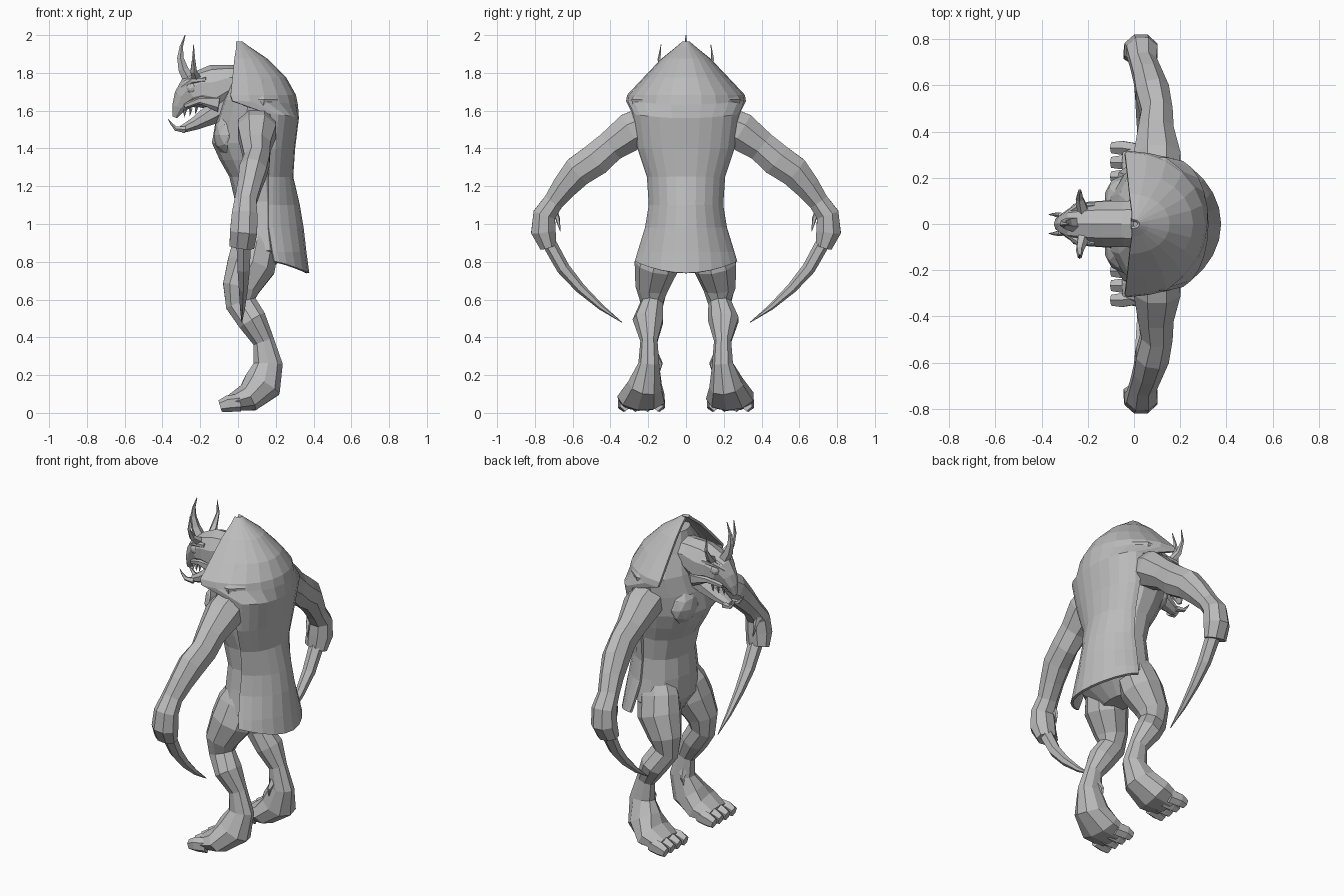
import bpy
import bmesh
from math import sin, cos, pi
from mathutils import Vector, Matrix

default = bpy.data.objects.get("Cube")
if default:
    bpy.data.objects.remove(default, do_unlink=True)

AXIS_X, AXIS_Y, AXIS_Z = Vector((1, 0, 0)), Vector((0, 1, 0)), Vector((0, 0, 1))

# One plain material for the whole creature
grey = bpy.data.materials.new("stone grey")
grey.use_nodes = True
shade = (0.5, 0.5, 0.5, 1)
grey.diffuse_color = shade
grey.node_tree.nodes["Principled BSDF"].inputs["Base Color"].default_value = shade


def finish(name, bm):
    """Turn a bmesh into a flat shaded object."""
    bmesh.ops.recalc_face_normals(bm, faces=bm.faces)
    mesh = bpy.data.meshes.new(name)
    bm.to_mesh(mesh)
    bm.free()
    mesh.materials.append(grey)
    obj = bpy.data.objects.new(name, mesh)
    bpy.context.collection.objects.link(obj)
    return obj


def skin(name, rings, closed=True):
    """Bridge rows of points; closed rows are capped at both ends."""
    bm = bmesh.new()
    rows = [[bm.verts.new(p) for p in ring] for ring in rings]
    count = len(rows[0])
    for low, high in zip(rows, rows[1:]):
        for i in range(count if closed else count - 1):
            j = (i + 1) % count
            bm.faces.new((low[i], low[j], high[j], high[i]))
    if closed:
        bm.faces.new(rows[0])
        bm.faces.new(rows[-1])
    return finish(name, bm)


def tube(name, path, side, sides=8, level=False):
    """Loft ovals along a path of (x, y, z, half width on side, half depth)."""
    centres = [Vector(p[:3]) for p in path]
    rings = []
    for i, point in enumerate(path):
        ahead = centres[min(i + 1, len(path) - 1)]
        tangent = AXIS_Z if level else (ahead - centres[max(i - 1, 0)]).normalized()
        across = tangent.cross(side).normalized()
        along = across.cross(tangent)
        ring = []
        for k in range(sides):
            t = 2 * pi * (k + 0.5) / sides
            grow = 1.04
            ring.append(centres[i] + along * point[3] * cos(t) * grow
                        + across * point[4] * sin(t) * grow)
        rings.append(ring)
    return skin(name, rings)


def spike(name, points, radius, side=AXIS_Y, sides=5):
    """A tapering horn, tooth or claw."""
    last = len(points) - 1
    path = []
    for i, p in enumerate(points):
        r = radius * max(1 - i / last, 0.06)
        path.append((*p, r, r))
    return tube(name, path, side, sides)


def ball(name, centre, size):
    bm = bmesh.new()
    place = Matrix.Translation(centre) @ Matrix.Diagonal((*size, 1))
    bmesh.ops.create_icosphere(bm, subdivisions=2, radius=1, matrix=place)
    return finish(name, bm)


def flip(path, s):
    return [(p[0], p[1] * s, *p[2:]) for p in path]


# Torso: height, front x, back x, half width
torso = [
    (.76, .04, .17, .12), (.86, -.02, .28, .225), (1, -.02, .27, .2),
    (1.12, -.01, .26, .185), (1.25, -.04, .26, .195), (1.34, -.09, .27, .22),
    (1.43, -.13, .28, .24), (1.55, -.11, .28, .265), (1.66, -.075, .27, .285),
    (1.77, -.03, .22, .195), (1.88, 0, .12, .09)]
tube("torso", [((f + b) / 2, 0, z, w, (b - f) / 2) for z, f, b, w in torso],
     AXIS_Y, 14, level=True)

# Cloak: height, front edge x, back x, half width, lift of the side edges
cloak_rows = [
    (1.96, -.01, .02, .015, 0), (1.93, -.01, .06, .05, 0),
    (1.87, -.02, .15, .125, 0), (1.77, -.03, .25, .22, 0),
    (1.68, -.04, .3, .305, 0), (1.63, -.03, .31, .31, .02),
    (1.56, .17, .315, .275, .02), (1.4, .17, .295, .25, 0),
    (1.25, .16, .285, .2, 0), (1.1, .16, .32, .19, 0),
    (.98, .16, .34, .21, 0), (.85, .18, .355, .25, 0),
    (.74, .19, .37, .265, .06)]
rows = []
for z, front, back, width, lift in cloak_rows:
    # the spine ridge grows sharper towards the hem
    point = 0.95 if z > 1.5 else 1.2 if z > 1.2 else 1.5
    row = []
    for k in range(13):
        t = pi * (k / 12 - 0.5)
        reach = max(cos(t), 0) ** point
        row.append((front + (back - front) * reach, width * sin(t),
                    z + lift * sin(t) ** 2))
    rows.append(row)
cloak = skin("cloak", rows, closed=False)
thick = cloak.modifiers.new("thickness", "SOLIDIFY")
thick.thickness = 0.015
thick.offset = 0

# Neck, skull and hooked snout in one loft
tube("head", [
    (.08, 0, 1.74, .11, .1), (-.04, 0, 1.745, .1, .095),
    (-.12, 0, 1.71, .1, .13), (-.19, 0, 1.715, .095, .1),
    (-.25, 0, 1.695, .08, .085), (-.285, 0, 1.66, .055, .06),
    (-.315, 0, 1.615, .035, .035), (-.335, 0, 1.565, .012, .012)], AXIS_Y, 10)
tube("lower_jaw", [
    (-.06, 0, 1.63, .085, .07), (-.15, 0, 1.575, .07, .055),
    (-.23, 0, 1.53, .05, .035), (-.3, 0, 1.5, .03, .02)], AXIS_Y)
spike("centre_horn", [(-.25, 0, 1.75), (-.29, 0, 1.82), (-.305, 0, 1.88),
                      (-.3, 0, 1.94), (-.28, 0, 2)], .035)

# Limb paths, drawn on the positive y side
leg = [
    (.12, .1, 1, .07, .08), (.095, .13, .89, .1, .12),
    (.07, .155, .78, .115, .125),
    (.015, .18, .66, .085, .095), (.015, .18, .58, .06, .08),
    (.075, .2, .49, .08, .075), (.135, .195, .38, .045, .055),
    (.16, .195, .26, .055, .075), (.13, .215, .15, .09, .1),
    (.055, .235, .08, .125, .075), (-.04, .235, .052, .11, .042)]
arm = [
    (.1, .2, 1.53, .1, .1), (.1, .29, 1.49, .105, .105), (.095, .4, 1.41, .08, .085),
    (.1, .48, 1.34, .07, .09), (.08, .57, 1.28, .075, .085),
    (.06, .64, 1.2, .065, .07), (.04, .7, 1.12, .06, .055),
    (.035, .75, 1.05, .07, .062), (.03, .755, .96, .075, .068),
    (.02, .73, .88, .068, .045)]
claw = [
    (.03, .725, .9, .042, .036), (.03, .65, .765, .036, .034),
    (.028, .56, .66, .026, .026), (.024, .45, .56, .015, .015),
    (.02, .34, .48, .002, .002)]

for side_name, s in (("left", -1), ("right", 1)):
    def label(part):
        return side_name + "_" + part

    tube(label("leg"), flip(leg, s), AXIS_Y, 9)
    tube(label("arm"), flip(arm, s), AXIS_X, 8)
    tube(label("hand_blade"), flip(claw, s), AXIS_X, 6)
    spike(label("thumb_claw"), flip([(0, .71, 1.08), (0, .68, 1.03),
                                     (.01, .665, .96)], s), .025, AXIS_X)
    spike(label("heel_spur"), flip([(.13, .165, .3), (.12, .135, .26),
                                    (.11, .145, .2)], s), .025, AXIS_X)

    # Four blunt toes, fanned out
    for i in range(4):
        y = .15 + i * .057
        tip = y + (i - 1.5) * .006
        tube(label("toe_" + str(i + 1)), flip([
            (.01, y, .055, .031, .045), (-.055, tip, .048, .033, .042),
            (-.095, tip, .036, .026, .03)], s), AXIS_Y, 6)

    # Chest muscle, eye and brow
    ball(label("chest_muscle"), (-.05, .1 * s, 1.47), (.08, .11, .11))
    ball(label("eye"), (-.245, .066 * s, 1.72), (.03, .025, .03))
    tube(label("brow"), flip([
        (-.17, .083, 1.765, .01, .014), (-.24, .076, 1.76, .016, .016),
        (-.295, .04, 1.722, .01, .012)], s), AXIS_Y, 6)
    tube(label("cheek"), flip([
        (-.1, .085, 1.64, .02, .045), (-.2, .08, 1.655, .018, .02),
        (-.28, .045, 1.625, .014, .014)], s), AXIS_Y, 6)

    # Side horn, tusk and teeth
    spike(label("horn"), flip([(-.22, .06, 1.77), (-.235, .11, 1.81),
                               (-.235, .142, 1.87), (-.235, .132, 1.95)], s), .026)
    spike(label("tusk"), flip([(-.28, .03, 1.5), (-.33, .04, 1.505),
                               (-.352, .042, 1.53), (-.37, .04, 1.555)], s), .018)
    for i in range(3):
        x = -.22 - i * .03
        y = .055 - i * .011
        spike(label("tooth_" + str(i + 1)), flip([
            (x, y, 1.62 - i * .008), (x - .005, y, 1.58 - i * .008)], s), .01)
